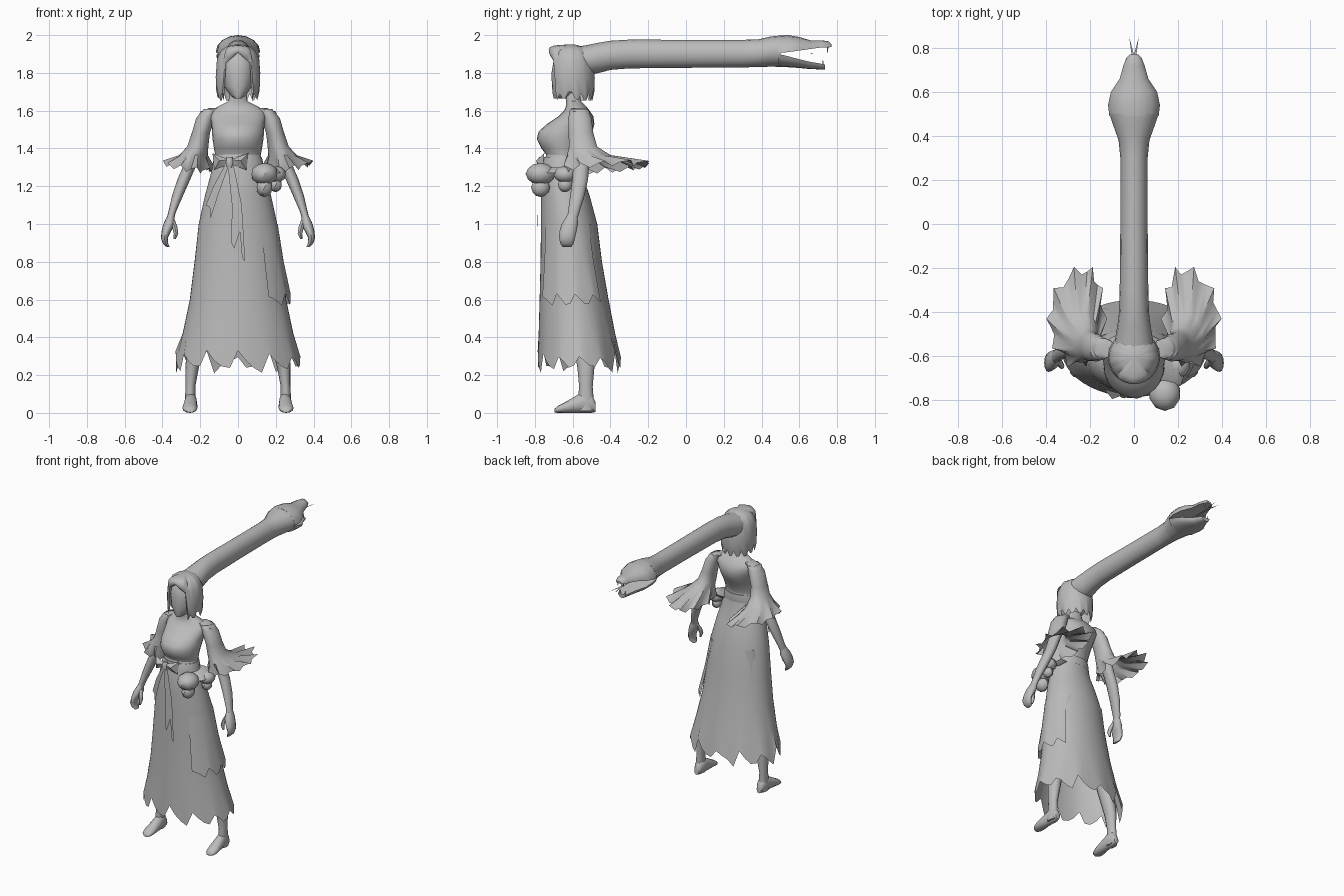
import bpy, bmesh, math, random
from mathutils import Vector

random.seed(4)
grey = bpy.data.materials.new("plain_grey")
grey.diffuse_color = (0.5, 0.5, 0.5, 1)


def make(name, verts, faces, angle=50):
    me = bpy.data.meshes.new(name)
    me.from_pydata(verts, [], faces)
    bm = bmesh.new()
    bm.from_mesh(me)
    bmesh.ops.recalc_face_normals(bm, faces=bm.faces)
    bm.to_mesh(me)
    bm.free()
    me.materials.append(grey)
    ob = bpy.data.objects.new(name, me)
    bpy.context.collection.objects.link(ob)
    bpy.ops.object.select_all(action='DESELECT')
    ob.select_set(True)
    bpy.context.view_layer.objects.active = ob
    bpy.ops.object.shade_smooth_by_angle(angle=math.radians(angle))
    return ob


def loft(name, rings, n=16, axis='z', caps=(True, True), jag=None, arc=None):
    """rings: (x, y, z, radius_1, radius_2); axis z gives flat rings, axis y upright ones.
    jag(angle) shifts the last ring; arc limits the sweep (angle 0 is +x, -90 is the front)."""
    a0, a1 = arc or (0, 2 * math.pi)
    cols = n + 1 if arc else n
    verts, faces = [], []
    for k, (x, y, z, r1, r2) in enumerate(rings):
        for i in range(cols):
            t = a0 + (a1 - a0) * i / n
            p, q = r1 * math.cos(t), r2 * math.sin(t)
            v = Vector((x + p, y + q, z)) if axis == 'z' else Vector((x + p, y, z + q))
            if jag and k == len(rings) - 1:
                v += Vector(jag(i, t))
            verts.append(v)
    for k in range(len(rings) - 1):
        for i in range(n):
            j = (i + 1) % cols
            a, b = k * cols, (k + 1) * cols
            faces.append((a + i, a + j, b + j, b + i))
    if not arc:
        if caps[0]:
            faces.append(tuple(range(cols)))
        if caps[1]:
            faces.append(tuple(range(len(verts) - cols, len(verts))))
    return make(name, verts, faces)


def span(z, rx, front, back):
    return (0, (front + back) / 2, z, rx, (back - front) / 2)


def torn(depth):
    # long teeth with random height
    def f(i, t):
        d = (0.9, 0.1, -0.5, -0.9)[i % 4] * depth * random.uniform(0.3, 1.1)
        return (0, 0, d)
    return f


# torso, neck and head
loft("torso", [span(z, *r) for z, *r in [
    (1.2, .13, -.74, -.56), (1.3, .12, -.735, -.56), (1.36, .12, -.735, -.56),
    (1.4, .127, -.765, -.545), (1.45, .135, -.79, -.52), (1.49, .138, -.78, -.495),
    (1.53, .14, -.735, -.485), (1.57, .15, -.675, -.49), (1.6, .145, -.645, -.51),
    (1.625, .1, -.635, -.53), (1.65, .05, -.635, -.555), (1.75, .038, -.65, -.575)]], 24)
loft("head", [span(z, *r) for z, *r in [
    (1.665, .02, -.7, -.62), (1.685, .045, -.705, -.58), (1.73, .075, -.71, -.54),
    (1.8, .09, -.712, -.51), (1.87, .088, -.7, -.51), (1.915, .06, -.67, -.53),
    (1.94, .02, -.62, -.57)]], 20)

# hair: each column falls from the crown to its own hem height
n, prof = 40, [(0, .12), (.04, .5), (.12, .76), (.3, .95), (.6, 1), (.85, .98), (1, .9)]
hv, hf = [], []
for i in range(n):
    t = 2 * math.pi * i / n
    off = abs((math.degrees(t) - 270 + 180) % 360 - 180)
    hem = 1.905 - .05 * off / 35 if off < 37 else 1.655 + (.035 if i % 3 == 0 else 0)
    if 60 < off < 100:
        hem += .01
    for s, r in prof:
        hv.append((.118 * r * math.cos(t), -.605 + .122 * r * math.sin(t), 1.95 + (hem - 1.95) * s))
m = len(prof)
for i in range(n):
    j = (i + 1) % n
    hf += [(i * m + k, j * m + k, j * m + k + 1, i * m + k + 1) for k in range(m - 1)]
hf.append(tuple(i * m for i in range(n)))
make("hair", hv, hf)

# serpent growing from the back of the head
loft("serpent_body", [(0, y, z, a, b) for y, z, a, b in [
    (-.6, 1.86, .09, .075), (-.52, 1.868, .085, .08), (-.46, 1.88, .075, .08), (-.4, 1.893, .068, .077),
    (-.3, 1.9, .065, .076), (0, 1.901, .062, .074), (.3, 1.902, .062, .073),
    (.38, 1.904, .07, .073), (.45, 1.913, .095, .08), (.5, 1.915, .112, .083)]], 16, 'y')


def jaw(name, rows):
    # rows: y, half width, edge height, crown height
    loft_v, loft_f, c = [], [], 9
    for y, w, ze, zc in rows:
        for i in range(c):
            a = math.pi * i / (c - 1)
            loft_v.append((w * math.cos(a), y, ze + (zc - ze) * math.sin(a)))
    for k in range(len(rows) - 1):
        a, b = k * c, (k + 1) * c
        loft_f += [(a + i, a + i + 1, b + i + 1, b + i) for i in range(c - 1)]
        loft_f.append((a + c - 1, a, b, b + c - 1))
    loft_f += [tuple(range(c)), tuple(range(len(loft_v) - c, len(loft_v)))]
    make(name, loft_v, loft_f, 40)


jaw("upper_jaw", [(.49, .112, 1.905, 1.998), (.54, .118, 1.91, 2.0), (.6, .105, 1.918, 1.99),
                  (.66, .065, 1.927, 1.972), (.72, .048, 1.935, 1.972), (.755, .035, 1.935, 1.967),
                  (.77, .018, 1.938, 1.952)])
jaw("lower_jaw", [(.49, .112, 1.9, 1.832), (.54, .115, 1.888, 1.83), (.6, .1, 1.872, 1.826),
                  (.66, .06, 1.858, 1.82), (.735, .03, 1.845, 1.818)])
for s in (-1, 1):
    make("tongue_fork", [(0, .48, 1.9), (s * .008, .48, 1.9), (s * .008, .75, 1.902),
                         (s * .022, .85, 1.902), (0, .77, 1.902)], [(0, 1, 2, 3, 4)])
    loft("upper_fang", [(s * .022, .75, 1.94, .006, .006), (s * .022, .748, 1.905, .001, .001)], 6)
    loft("lower_fang", [(s * .02, .725, 1.845, .005, .005), (s * .02, .725, 1.868, .001, .001)], 6)

# long torn skirt with an extra torn layer on one side
skirt = [(1.37, .118, -.74, -.56), (1.25, .148, -.765, -.545), (1.15, .175, -.768, -.51),
         (1, .208, -.768, -.47), (.8, .23, -.77, -.445), (.6, .255, -.775, -.41),
         (.42, .293, -.78, -.375), (.27, .33, -.785, -.345)]
loft("skirt", [span(*r) for r in skirt], 48, caps=(False, False), jag=torn(.065))
patch = [(z, rx + d, f - d, b + d) for (z, rx, f, b), d in zip(skirt[3:6], (.002, .012, .024))]
loft("skirt_patch", [span(*r) for r in patch], 14, arc=(-.95, .75), jag=torn(.05))

# arms, sleeves, hands, legs and feet
for s in (-1, 1):
    side = "left" if s > 0 else "right"

    def limb(name, rows, n=12, **k):
        return loft(side + "_" + name, [(s * x, y, z, a, b) for x, y, z, a, b in rows], n, **k)

    limb("arm", [(.12, -.565, 1.615, .03, .04), (.155, -.565, 1.595, .045, .055), (.18, -.56, 1.53, .042, .055),
                 (.215, -.555, 1.42, .037, .045), (.25, -.555, 1.32, .034, .042),
                 (.285, -.56, 1.24, .034, .042), (.32, -.575, 1.15, .029, .038),
                 (.35, -.595, 1.06, .02, .03), (.357, -.605, 1.03, .02, .03)])
    limb("hand", [(.355, -.603, 1.045, .018, .028), (.365, -.615, 1.0, .03, .043), (.38, -.625, .96, .025, .045),
                  (.39, -.63, .925, .018, .042), (.383, -.63, .895, .014, .035), (.37, -.63, .878, .008, .022)])
    limb("thumb", [(.348, -.615, 1.02, .014, .018), (.335, -.635, .985, .014, .016),
                   (.328, -.645, .95, .012, .014), (.335, -.645, .92, .006, .008)], 8)

    def ragged(i, t):
        d = (1.12, .95, .88)[i % 3] - 1
        back = max(0, math.sin(t)) ** 3
        return (.11 * d * math.cos(t) - s * .035 * back, .2 * d * math.sin(t) + .02 * back,
                (.012, -.018, 0)[i % 3] + .012 * math.sin(t) + s * .018 * math.cos(t))

    limb("sleeve", [(.145, -.565, 1.61, .035, .045), (.172, -.562, 1.56, .05, .062),
                    (.197, -.556, 1.48, .048, .066), (.213, -.545, 1.41, .056, .075),
                    (.235, -.515, 1.365, .075, .115), (.26, -.43, 1.305, .125, .205)],
         30, caps=(False, False), jag=ragged)
    limb("leg", [(.11, -.58, 1.0, .075, .085), (.16, -.57, .7, .065, .075), (.2, -.56, .48, .045, .058),
                 (.225, -.54, .35, .044, .055), (.243, -.53, .24, .036, .045),
                 (.252, -.53, .14, .026, .036), (.253, -.53, .06, .028, .042), (.253, -.53, .01, .028, .045)])
    # foot, built from the heel to the toes
    loft(side + "_foot", [(s * x, y, z, w, h) for x, y, z, w, h in [
        (.25, -.478, .03, .018, .025), (.25, -.5, .05, .03, .05), (.25, -.55, .055, .033, .055),
        (.252, -.6, .04, .037, .04), (.255, -.65, .026, .04, .026), (.255, -.68, .018, .034, .018),
        (.253, -.695, .012, .02, .01)]], 12, 'y')

# two skull charms on the hip
for cx, cy, cz, r in [(.14, -.77, 1.265, .072), (.2, -.64, 1.262, .055)]:
    for nm, z, rx, ry, rz in (("skull", cz, r, r * 1.1, r * .82), ("skull_jaw", cz - r, r * .6, r * .7, r * .7)):
        bm = bmesh.new()
        bmesh.ops.create_icosphere(bm, subdivisions=2, radius=1)
        pts = [(cx + v.co.x * rx, cy + v.co.y * ry, z + v.co.z * rz) for v in bm.verts]
        fs = [tuple(v.index for v in f.verts) for f in bm.faces]
        bm.free()
        make(nm, pts, fs, 25)
loft("charm_cord", [(.12, -.65, 1.3, .09, .08), (.15, -.68, 1.27, .08, .08)], 10)

# sash, bow and hanging ribbons
loft("sash", [span(1.3, .138, -.762, -.55), span(1.33, .132, -.76, -.547), span(1.355, .125, -.75, -.55)], 24)
loft("bow_knot", [(-.045, -.77, 1.3, .015, .012), (-.045, -.77, 1.33, .024, .022), (-.045, -.765, 1.355, .015, .012)], 8)
for name, dx in (("bow_loop_left", .1), ("bow_loop_right", -.09)):
    make(name, [(-.045, -.775, 1.34), (-.045, -.775, 1.32), (-.045 + dx, -.75, 1.375), (-.045 + dx * .9, -.76, 1.285),
                (-.045 + dx * .6, -.795, 1.335)], [(0, 2, 4), (2, 3, 4), (3, 1, 4), (1, 0, 4), (0, 1, 3, 2)])
make("ribbon_long", [(-.055, -.775, 1.32), (-.025, -.775, 1.32), (.02, -.786, 1.1), (.038, -.79, .8),
                     (.022, -.79, .82), (.01, -.79, .96), (-.02, -.79, .87), (-.035, -.789, .9), (-.032, -.786, 1.1)],
     [(0, 1, 2, 8), (8, 2, 5, 7), (2, 3, 4, 5), (5, 6, 7)])
make("ribbon_short", [(-.065, -.775, 1.32), (-.045, -.775, 1.32), (-.1, -.765, 1.17), (-.145, -.745, 1.03),
                      (-.15, -.745, 1.09), (-.17, -.735, 1.1), (-.13, -.755, 1.2)],
     [(0, 1, 2, 6), (6, 2, 4, 5), (2, 3, 4)])
